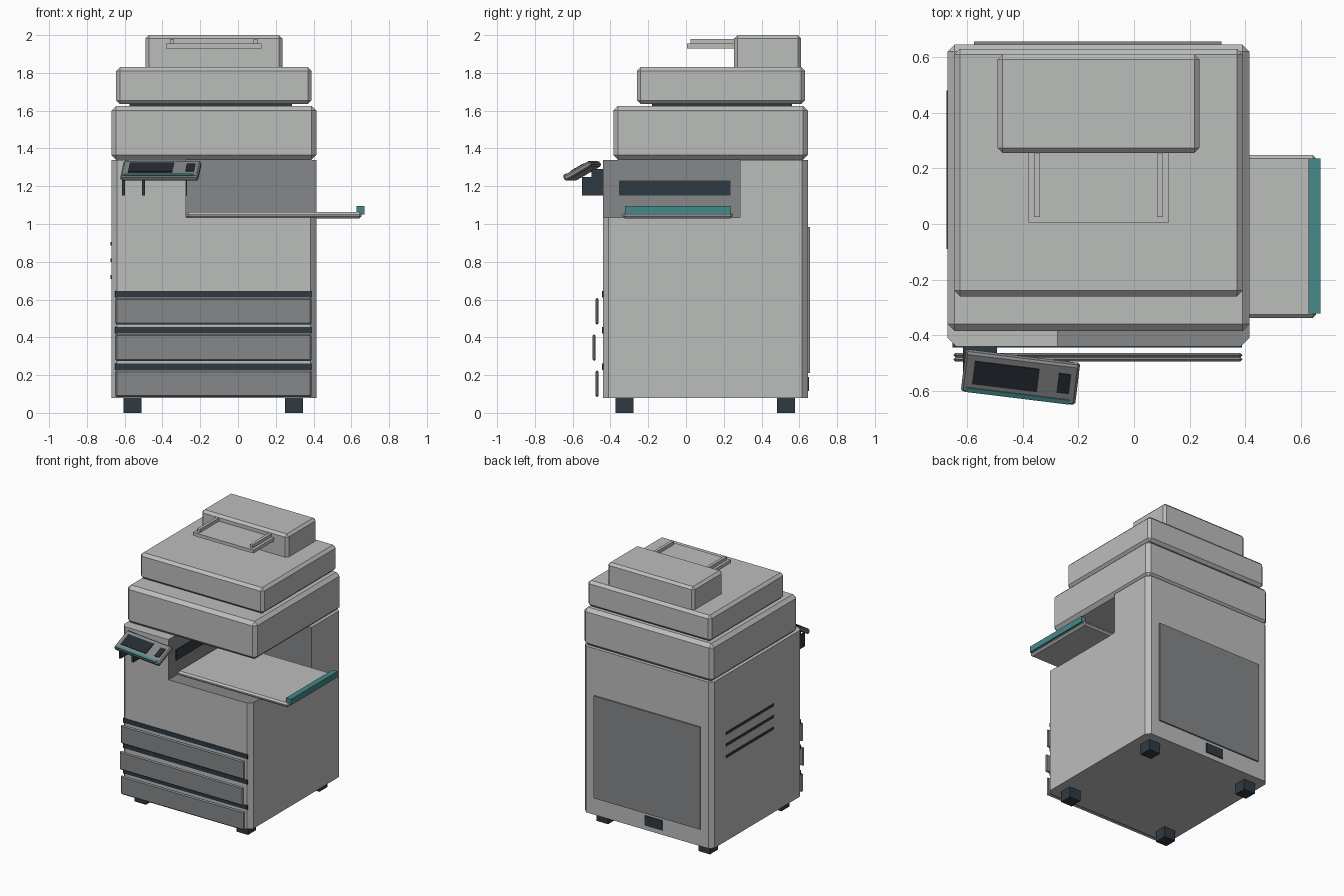
import bpy
import bmesh
from math import radians
from mathutils import Matrix

if "Cube" in bpy.data.objects:
    bpy.data.objects.remove(bpy.data.objects["Cube"])


def material(name, r, g, b):
    m = bpy.data.materials.new(name)
    m.use_nodes = True
    m.diffuse_color = (r, g, b, 1)
    m.node_tree.nodes["Principled BSDF"].inputs["Base Color"].default_value = (r, g, b, 1)
    return m


LIGHT = material("light_grey", 0.5, 0.51, 0.5)
MID = material("mid_grey", 0.24, 0.245, 0.25)
DARK = material("dark_slate", 0.028, 0.042, 0.055)
SCREEN = material("screen_black", 0.018, 0.025, 0.032)
TEAL = material("teal", 0.06, 0.25, 0.25)


def finish(name, bm, mats, bevel=0):
    bmesh.ops.recalc_face_normals(bm, faces=bm.faces)
    me = bpy.data.meshes.new(name)
    bm.to_mesh(me)
    bm.free()
    for m in mats:
        me.materials.append(m)
    ob = bpy.data.objects.new(name, me)
    bpy.context.collection.objects.link(ob)
    if bevel:
        mod = ob.modifiers.new("bevel", "BEVEL")
        mod.width = bevel
        mod.segments = 1
    return ob


def box(name, x, y, z, mat, bevel=0):
    """Box from (low, high) ranges on each axis."""
    bm = bmesh.new()
    bmesh.ops.create_cube(bm, size=1)
    for v in bm.verts:
        v.co = [(lo + hi) / 2 + c * (hi - lo) for c, (lo, hi) in zip(v.co, (x, y, z))]
    return finish(name, bm, [mat], bevel)


def prism(name, outline, z0, z1, is_inner):
    """Upright prism; faces passing is_inner(center, normal) are mid grey."""
    bm = bmesh.new()
    base = bm.faces.new([bm.verts.new((px, py, z0)) for px, py in outline])
    top = bmesh.ops.extrude_face_region(bm, geom=[base])["geom"]
    for v in top:
        if isinstance(v, bmesh.types.BMVert):
            v.co.z = z1
    bmesh.ops.recalc_face_normals(bm, faces=bm.faces)
    for f in bm.faces:
        f.material_index = int(is_inner(f.calc_center_median(), f.normal))
    return finish(name, bm, [LIGHT, MID])


# Cabinet: chamfered block below, L-shaped block around the output bay above
L, R, F, B, C = -0.67, 0.415, -0.44, 0.645, 0.03
BAY_X, BAY_Y, BAY_Z, DECK = -0.275, 0.285, 1.035, 1.34
back_corners = [(R, B - C), (R - C, B), (L + C, B), (L, B - C)]
front_left = [(L, F + C), (L + C, F)]
prism("cabinet_lower", [(R - C, F), (R, F + C)] + back_corners + front_left,
      0.08, BAY_Z, lambda c, n: n.z > 0.9)
prism("cabinet_upper", [(BAY_X, F), (BAY_X, BAY_Y), (R, BAY_Y)] + back_corners + front_left,
      BAY_Z, DECK,
      lambda c, n: (n.x > 0.9 and c.x < 0) or (n.y < -0.9 and c.y > 0))

# Scanner, lid and document feeder
box("scanner_housing", (L, R), (-0.385, B), (DECK, 1.625), LIGHT, 0.025)
box("lid_gasket", (-0.575, 0.285), (-0.18, 0.56), (1.62, 1.64), DARK)
box("scanner_lid", (-0.645, 0.39), (-0.26, 0.63), (1.635, 1.83), LIGHT, 0.02)
box("document_feeder", (-0.49, 0.235), (0.255, 0.61), (1.81, 2.0), LIGHT, 0.018)
box("feeder_tray", (-0.38, 0.125), (0.005, 0.27), (1.93, 1.955), LIGHT)
for side, x in (("right", -0.36), ("left", 0.082)):
    box("feeder_guide_" + side, (x, x + 0.022), (0.025, 0.27), (1.955, 1.98), LIGHT)

# Output bay
box("output_tray", (BAY_X, 0.655), (-0.338, 0.248), (1.03, 1.063), LIGHT, 0.012)
box("output_tray_stop", (0.628, 0.67), (-0.322, 0.235), (1.05, 1.095), TEAL)
box("output_slot", (BAY_X - 0.01, BAY_X + 0.006), (-0.355, 0.235), (1.15, 1.23), DARK)

# Paper drawers with dark grip strips above them
for i, front in enumerate((-0.48, -0.495, -0.48)):
    z = 0.083 + i * 0.192
    box(f"drawer_{i + 1}", (-0.65, 0.39), (front, front + 0.017), (z, z + 0.142), MID, 0.012)
    box(f"drawer_grip_{i + 1}", (-0.652, 0.388), (F - 0.004, F + 0.02),
        (z + 0.145, z + 0.179), DARK)

# Feet
for x in (-0.605, 0.25):
    for y in (-0.373, 0.482):
        box("foot", (x, x + 0.095), (y, y + 0.095), (0, 0.08), DARK)

# Rear cover, power socket and side vents
box("rear_cover", (-0.575, 0.315), (B - 0.01, B + 0.011), (0.21, 0.985), MID)
box("power_socket", (-0.255, -0.11), (B - 0.01, B + 0.006), (0.115, 0.19), DARK)
for i in range(3):
    z = 0.71 + i * 0.088
    box(f"side_vent_{i + 1}", (L - 0.004, L + 0.01), (-0.09, 0.48), (z, z + 0.02), DARK)

# Control panel, turned and tilted as one unit
pose = (Matrix.Translation((-0.408, -0.55, 1.281))
        @ Matrix.Rotation(radians(-7), 4, "Z") @ Matrix.Rotation(radians(30), 4, "X"))
TOP = (0.01, 0.02)
for ob in (
    box("control_panel", (-0.207, 0.207), (-0.083, 0.083), (-0.016, 0.016), MID, 0.008),
    box("control_screen", (-0.17, 0.065), (-0.043, 0.052), TOP, SCREEN),
    box("control_keypad", (0.135, 0.18), (-0.035, 0.045), TOP, SCREEN),
    box("control_accent", (-0.19, 0.185), (-0.078, -0.06), TOP, TEAL),
):
    ob.matrix_world = pose

# Control panel bracket
for side, x in (("right", -0.614), ("left", -0.507)):
    box("bracket_arm_" + side, (x, x + 0.015), (-0.55, F + 0.01), (1.15, 1.25), DARK)
box("bracket_plate", (-0.614, -0.492), (-0.5, F + 0.01), (1.25, 1.29), DARK)
